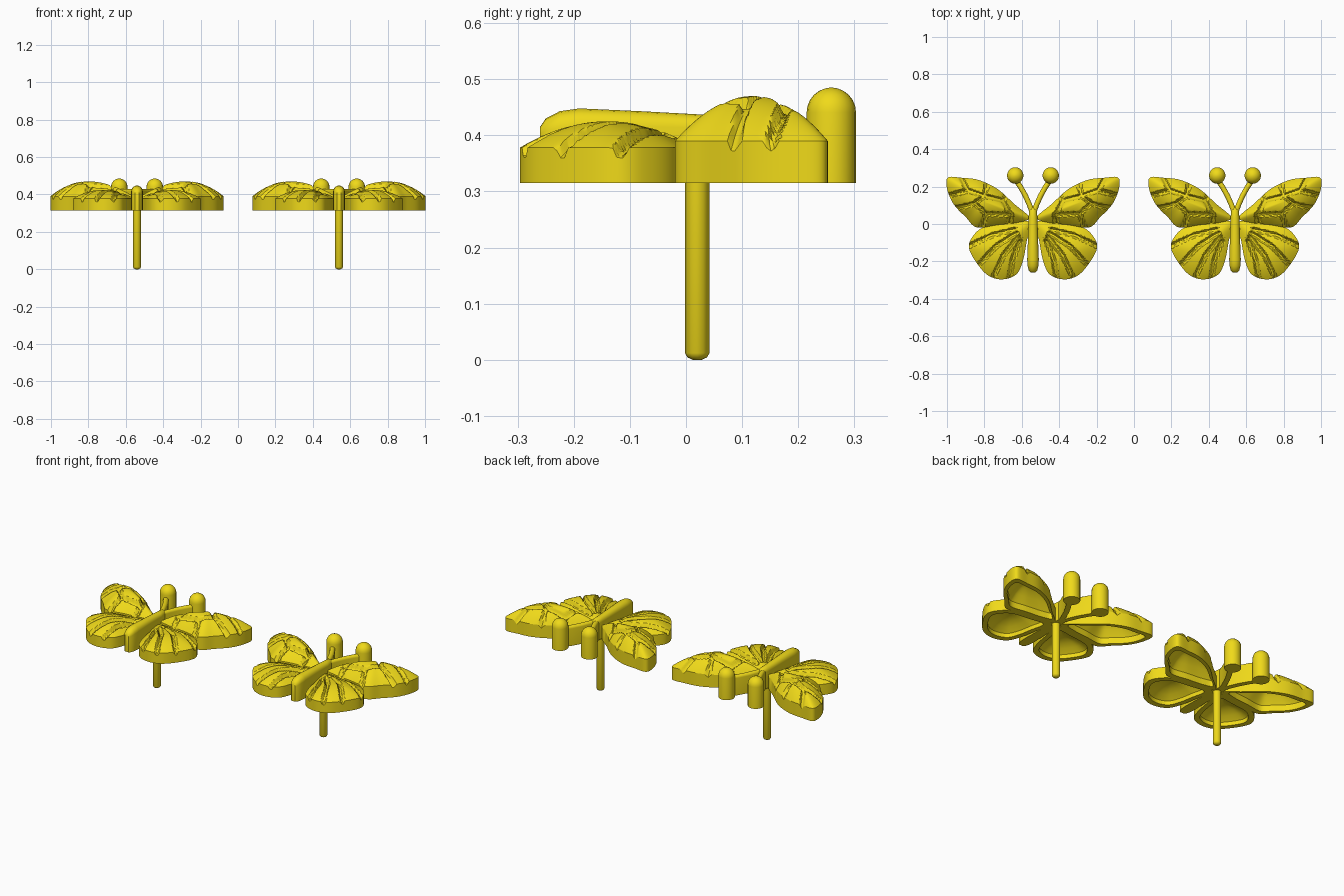
import bpy, bmesh, math
from mathutils import Vector
from mathutils.geometry import intersect_point_line

if "Cube" in bpy.data.objects:
    bpy.data.objects.remove(bpy.data.objects["Cube"])

BASE = 0.315
mat = bpy.data.materials.new("gold_yellow")
mat.diffuse_color = (0.87, 0.70, 0.01, 1)
mat.use_nodes = True
mat.node_tree.nodes["Principled BSDF"].inputs["Base Color"].default_value = mat.diffuse_color


def finish(bm, name, cx, angle=35):
    bmesh.ops.recalc_face_normals(bm, faces=bm.faces)
    me = bpy.data.meshes.new(name)
    bm.to_mesh(me)
    bm.free()
    ob = bpy.data.objects.new(name, me)
    ob.location.x = cx
    me.materials.append(mat)
    bpy.context.collection.objects.link(ob)
    bpy.ops.object.select_all(action='DESELECT')
    ob.select_set(True)
    bpy.context.view_layer.objects.active = ob
    bpy.ops.object.shade_smooth_by_angle(angle=math.radians(angle))


def bridge(bm, rings, close_start=False, close_end=False):
    rows = [[bm.verts.new(p) for p in r] for r in rings]
    n = len(rows[0])
    for a, b in zip(rows, rows[1:]):
        for i in range(n):
            j = (i + 1) % n
            bm.faces.new((a[i], a[j], b[j], b[i]))
    if close_start:
        bm.faces.new(rows[0])
    if close_end:
        bm.faces.new(rows[-1])


def lathe(name, cx, x, y, profile, n=20):
    bm = bmesh.new()
    ring = lambda r, z: [(x + r * math.cos(2 * math.pi * i / n),
                          y + r * math.sin(2 * math.pi * i / n), z) for i in range(n)]
    bridge(bm, [ring(r, z) for r, z in profile], True, True)
    finish(bm, name, cx)


# upright round-topped bar swept along a path of (x, y, half width, top z)
def bar(name, cx, path, side=1):
    bm = bmesh.new()
    rings = []
    for i, (x, y, w, top) in enumerate(path):
        a, b = path[max(i - 1, 0)], path[min(i + 1, len(path) - 1)]
        t = Vector((b[0] - a[0], b[1] - a[1])).normalized()
        sec = [(-w, BASE)]
        sec += [(-w * math.cos(math.pi * k / 8), top - w + w * math.sin(math.pi * k / 8))
                for k in range(9)]
        sec.append((w, BASE))
        rings.append([(side * (x + t.y * u), y - t.x * u, z) for u, z in sec])
    bridge(bm, rings, True, True)
    finish(bm, name, cx)


def smooth_outline(pts, sub=11):
    pts = [Vector(p) for p in pts]
    n, out = len(pts), []
    for i in range(n):
        a, b, c, d = (pts[(i + k) % n] for k in (-1, 0, 1, 2))
        for s in range(sub):
            t = s / sub
            out.append(0.5 * (2 * b + (c - a) * t + (2 * a - 5 * b + 4 * c - d) * t * t
                              + (3 * b - a - 3 * c + d) * t ** 3))
    return out


# hollow domed wing with vein grooves
def wing(name, cx, side, outline, centre, veins, rim, rise, inset):
    c = Vector(centre)
    out = smooth_outline(outline)
    segs = [(Vector(a), Vector(b)) for v in veins for a, b in zip(v, v[1:])]

    def groove(p):
        best = 1
        for a, b in segs:
            q, t = intersect_point_line(p, a, b)
            q = a.lerp(b, min(max(t, 0), 1))
            best = min(best, (p - Vector(q[:2])).length)
        return 0.018 * min(1, max(0, (0.013 - best) / 0.007))

    dome = lambda s: rim + rise * (1 - s * s)
    P = lambda p, z: (side * p.x, p.y, z)
    rings = []
    # cavity ceiling, cavity wall, bottom lip
    inner = [c + Vector(((p.x - c.x) * inset[0], (p.y - c.y) * inset[1])) for p in out]
    for s in (0.02, 0.25, 0.5, 0.75, 1):
        rings.append([P(c.lerp(p, s), dome(s) - 0.04) for p in inner])
    rings.append([P(p, BASE) for p in inner])
    rings.append([P(p, BASE) for p in out])
    # outer wall and carved dome
    N = 26
    for k in range(N, -1, -1):
        s = max(k / N, 0.02)
        row = [c.lerp(p, s) for p in out]
        rings.append([P(p, dome(s) - groove(p)) for p in row])
    bm = bmesh.new()
    bridge(bm, rings, True, True)
    finish(bm, name, cx, 30)


UPPER = [(0.02, 0.035), (0.10, 0.107), (0.19, 0.187), (0.29, 0.235), (0.38, 0.247),
         (0.455, 0.248), (0.459, 0.187), (0.425, 0.107), (0.36, 0.037), (0.30, -0.018),
         (0.19, -0.005), (0.08, 0.008)]
UPPER_VEINS = [
    [(0.12, 0.05), (0.16, 0.125), (0.26, 0.15), (0.31, 0.11), (0.25, 0.055), (0.12, 0.05)],
    [(0.16, 0.125), (0.14, 0.17)], [(0.26, 0.15), (0.24, 0.24)],
    [(0.26, 0.15), (0.35, 0.18), (0.39, 0.26)], [(0.35, 0.18), (0.47, 0.145)],
    [(0.31, 0.11), (0.43, 0.08)], [(0.25, 0.055), (0.28, -0.03)], [(0.12, 0.05), (0.13, -0.02)]]
LOWER = [(0.02, 0.01), (0.13, 0.005), (0.26, -0.015), (0.325, -0.07), (0.342, -0.13),
         (0.30, -0.21), (0.24, -0.275), (0.165, -0.296), (0.09, -0.27), (0.055, -0.2),
         (0.035, -0.1)]
LOWER_VEINS = [[(0.10, -0.03), (0.22, -0.06), (0.35, -0.12)],
               [(0.09, -0.05), (0.20, -0.12), (0.30, -0.23)],
               [(0.08, -0.07), (0.16, -0.17), (0.22, -0.30)],
               [(0.07, -0.09), (0.11, -0.19), (0.13, -0.31)]]

for cx, tag in ((-0.54, "left"), (0.54, "right")):
    # body and mounting pin
    bar(tag + "_body", cx, [(0, -0.26, 0.012, 0.415), (0, -0.25, 0.022, 0.43),
                            (0, -0.225, 0.029, 0.443), (0, -0.19, 0.031, 0.448),
                            (0, -0.08, 0.027, 0.443), (0, 0.03, 0.024, 0.437),
                            (0, 0.075, 0.02, 0.435), (0, 0.09, 0.01, 0.425)])
    lathe(tag + "_pin", cx, 0, 0.02,
          [(0.008, 0), (0.017, 0.004), (0.022, 0.012), (0.022, 0.42)], 12)
    for side, end in ((-1, "a"), (1, "b")):
        # wings
        wing(f"{tag}_upper_wing_{end}", cx, side, UPPER, (0.265, 0.12), UPPER_VEINS,
             0.39, 0.08, (0.86, 0.78))
        wing(f"{tag}_lower_wing_{end}", cx, side, LOWER, (0.18, -0.14), LOWER_VEINS,
             0.378, 0.047, (0.8, 0.8))
        # antenna stalk and round-ended tip
        bar(f"{tag}_antenna_{end}", cx, [(0.0, 0.05, 0.014, 0.43), (0.018, 0.10, 0.014, 0.43),
                                         (0.04, 0.15, 0.014, 0.43), (0.065, 0.195, 0.014, 0.43),
                                         (0.095, 0.24, 0.014, 0.43)], side)
        tip = [(0.044, BASE)] + [(0.044 * math.cos(a), 0.441 + 0.044 * math.sin(a))
                                 for a in (math.radians(15 * k) for k in range(6))]
        lathe(f"{tag}_antenna_tip_{end}", cx, side * 0.095, 0.259, tip + [(0.003, 0.485)])
